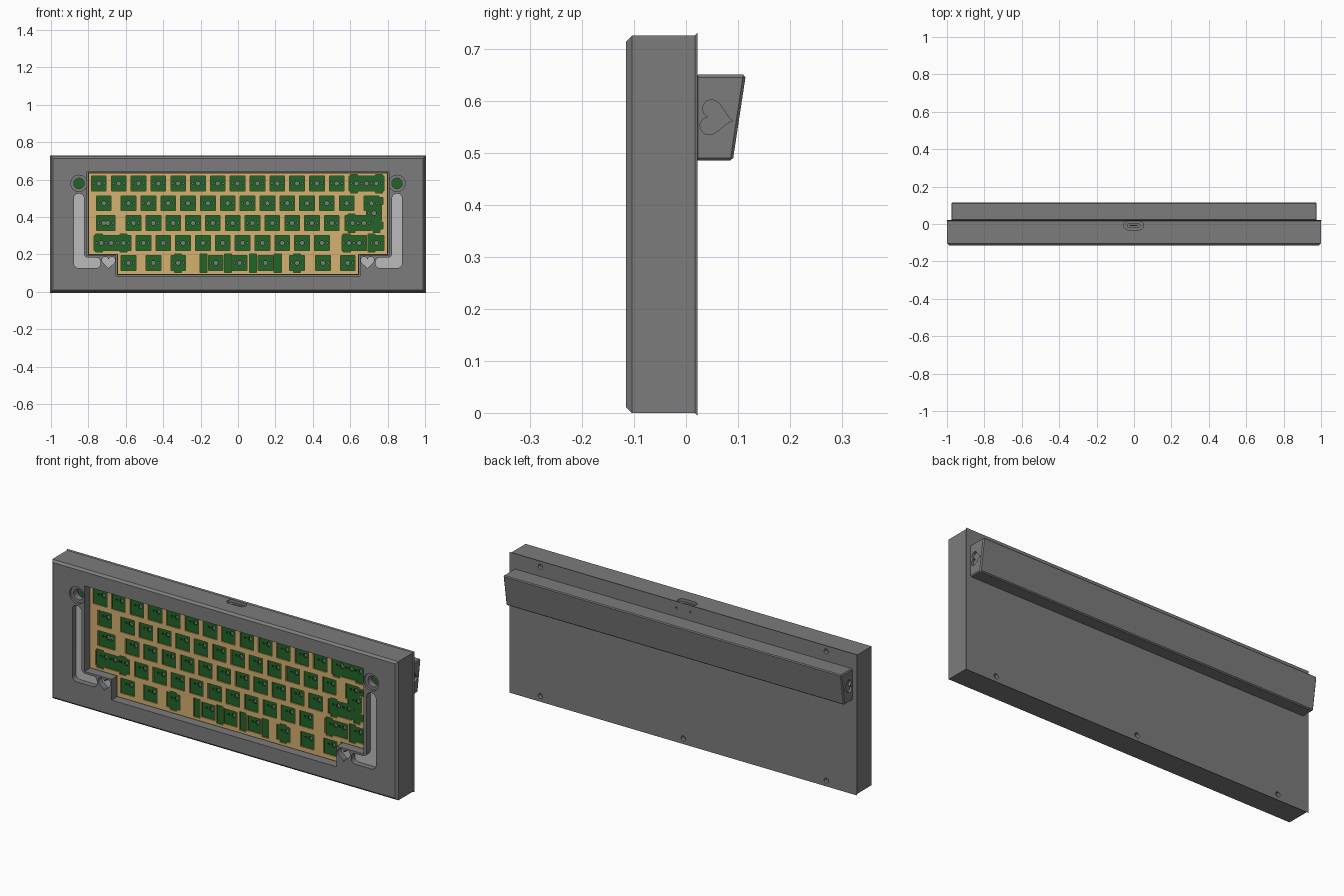
import bpy, bmesh, math
from mathutils import Vector

if "Cube" in bpy.data.objects:
    bpy.data.objects.remove(bpy.data.objects["Cube"])

U, X0 = 0.106, -0.797                      # key pitch and left end of the key field
ROWS = [0.58, 0.474, 0.368, 0.262, 0.155]  # row heights
FRONT, BACK, TOP = -0.115, 0.022, 0.725


def material(name, rgb):
    m = bpy.data.materials.new(name)
    m.diffuse_color = (*rgb, 1)
    m.use_nodes = True
    m.node_tree.nodes["Principled BSDF"].inputs["Base Color"].default_value = m.diffuse_color
    return m


GREY = material("dark_grey", (0.2, 0.2, 0.2))
LIGHT = material("light_grey", (0.5, 0.5, 0.5))
BRASS = material("brass", (0.66, 0.44, 0.16))
GREEN = material("board_green", (0.015, 0.13, 0.02))


# ---- outlines ----
def rect(a, b, w, h):
    return [(a - w/2, b - h/2), (a + w/2, b - h/2), (a + w/2, b + h/2), (a - w/2, b + h/2)]


def circle(a, b, r, n=32):
    return [(a + r*math.cos(2*math.pi*i/n), b + r*math.sin(2*math.pi*i/n)) for i in range(n)]


def slot(a, b, hw, hh, n=10):
    pts = []
    for side, start in ((1, -math.pi/2), (-1, math.pi/2)):
        for i in range(n + 1):
            t = start + math.pi*i/n
            pts.append((a + side*(hw - hh) + hh*math.cos(t), b + hh*math.sin(t)))
    return pts


def heart(a, b, width, turn=0, n=40):
    pts = []
    for i in range(n):
        t = 2*math.pi*i/n
        p = 16*math.sin(t)**3
        q = 13*math.cos(t) - 5*math.cos(2*t) - 2*math.cos(3*t) - math.cos(4*t) + 2.5
        c, s = math.cos(turn), math.sin(turn)
        pts.append((a + (p*c - q*s)*width/32, b + (p*s + q*c)*width/32))
    return pts


def mirrored(pts, side):
    return [(side*a, b) for a, b in pts]


# ---- solids ----
def add_prism(bm, pts, axis, t0, t1):
    place = {'x': lambda a, b, t: (t, a, b), 'y': lambda a, b, t: (a, t, b), 'z': lambda a, b, t: (a, b, t)}[axis]
    lo = [bm.verts.new(place(a, b, t0)) for a, b in pts]
    hi = [bm.verts.new(place(a, b, t1)) for a, b in pts]
    n = len(pts)
    bm.faces.new(lo)
    bm.faces.new(hi[::-1])
    return [bm.faces.new((lo[i], lo[(i+1) % n], hi[(i+1) % n], hi[i])) for i in range(n)]


def finish(bm, name, mat=None):
    bmesh.ops.recalc_face_normals(bm, faces=bm.faces)
    me = bpy.data.meshes.new(name)
    bm.to_mesh(me)
    bm.free()
    ob = bpy.data.objects.new(name, me)
    bpy.context.collection.objects.link(ob)
    if mat:
        me.materials.append(mat)
    return ob


def prism(name, pts, axis, t0, t1, mat=None, corner=0, edge=0):
    bm = bmesh.new()
    add_prism(bm, pts, axis, t0, t1)
    if corner:
        k = 'xyz'.index(axis)
        es = [e for e in bm.edges if abs(e.verts[0].co[k] - e.verts[1].co[k]) > 1e-5]
        bmesh.ops.bevel(bm, geom=es, offset=corner, segments=6, profile=0.5, affect='EDGES')
    if edge:
        bmesh.ops.bevel(bm, geom=bm.edges[:], offset=edge, segments=1, affect='EDGES')
    return finish(bm, name, mat)


def cut(ob, cutter, overlap=False):
    m = ob.modifiers.new("cut", 'BOOLEAN')
    m.operation, m.object, m.solver, m.use_self = 'DIFFERENCE', cutter, 'EXACT', overlap
    bpy.context.view_layer.objects.active = ob
    bpy.ops.object.modifier_apply(modifier=m.name)
    bpy.data.objects.remove(cutter)


def key_field(gap):
    half = [(0.645 + gap, 0.092 - gap), (0.645 + gap, 0.2 - gap), (0.8 + gap, 0.2 - gap), (0.8 + gap, 0.635 + gap)]
    return half + mirrored(half, -1)[::-1]


# ---- case: block with a deeper chamfer on the front rim ----
bm = bmesh.new()
add_prism(bm, rect(0, TOP/2, 2, TOP), 'y', FRONT, BACK)
rim = [e for e in bm.edges if all(v.co.y < -0.1 for v in e.verts)]
bmesh.ops.bevel(bm, geom=rim, offset=0.011, segments=1, affect='EDGES')
rim = [e for e in bm.edges if all(v.co.y > 0.02 for v in e.verts)]
bmesh.ops.bevel(bm, geom=rim, offset=0.005, segments=1, affect='EDGES')
case = finish(bm, "case", GREY)
cut(case, prism("c", key_field(0.006), 'y', -0.2, -0.02))

# ---- side decorations: L channel, heart, round hole, each with an inlay ----
ELL = [(0.877, 0.128), (0.735, 0.128), (0.735, 0.183), (0.824, 0.183), (0.824, 0.525), (0.877, 0.525)]
for side, tag in ((-1, "left"), (1, "right")):
    ell, hrt = mirrored(ELL, side), heart(side*0.692, 0.155, 0.072)
    cut(case, prism("c", ell, 'y', -0.2, -0.07, corner=0.023))
    cut(case, prism("c", hrt, 'y', -0.2, -0.07))
    cut(case, prism("c", circle(side*0.85, 0.58, 0.044), 'y', -0.2, FRONT + 0.012))
    cut(case, prism("c", circle(side*0.85, 0.58, 0.028), 'y', -0.2, -0.05))
    prism(tag + "_channel_inlay", ell, 'y', -0.085, -0.0695, LIGHT, corner=0.023)
    prism(tag + "_heart_inlay", hrt, 'y', -0.085, -0.0695, LIGHT)
    prism(tag + "_hole_disc", circle(side*0.85, 0.58, 0.028), 'y', -0.07, -0.0495, GREEN)

# ---- cable port on the top edge ----
cut(case, prism("c", slot(-0.002, -0.008, 0.053, 0.023), 'z', TOP - 0.015, 0.8))
cut(case, prism("c", slot(-0.002, -0.008, 0.034, 0.012), 'z', TOP - 0.06, 0.8))
prism("port_tongue", rect(-0.002, -0.008, 0.044, 0.006), 'z', TOP - 0.062, TOP - 0.02, GREY)

# ---- screw holes and reset holes in the back ----
for x, z, r in [(-0.826, 0.7, 0.013), (0.826, 0.7, 0.013), (-0.826, 0.025, 0.013), (0, 0.025, 0.013),
                (0.826, 0.025, 0.013), (-0.04, 0.695, 0.005), (0.04, 0.695, 0.005)]:
    cut(case, prism("c", circle(x, z, r, 20), 'y', BACK - 0.02, 0.1))

# ---- wedge foot bar with engraved hearts on the ends ----
foot = prism("foot_bar", [(BACK - 0.004, 0.485), (0.09, 0.485), (0.115, 0.65), (BACK - 0.004, 0.65)],
             'x', -0.977, 0.977, GREY, edge=0.005)
for side in (-1, 1):
    cut(foot, prism("c", heart(0.06, 0.566, 0.068, math.radians(81)), 'x', side*0.965, side*1.1))

# ---- key layout: switches and stabilisers as (x, z) ----
switches = []
for row, units in enumerate([
        [i + 0.5 for i in range(15)] + [14],
        [0.75] + [i + 2 for i in range(12)] + [14.25],
        [0.75, 0.95] + [i + 2.25 for i in range(11)] + [13.3, 13.875],
        [0.625, 1.125, 1.75] + [i + 2.75 for i in range(10)] + [13.125, 13.625, 14.5],
        [2, 3.25, 4.5, 6.4, 7.6, 8.9, 10.5, 11.8, 13.05]]):
    switches += [(X0 + u*U, ROWS[row]) for u in units]
switches.append((X0 + 14.375*U, 0.421))
stabs = []
for u, row, reach in [(14, 0, 0.066), (13.875, 2, 0.066), (1.125, 3, 0.066), (13.625, 3, 0.066),
                      (6.4, 4, 0.066), (8.9, 4, 0.066), (7.5, 4, 0.318)]:
    stabs += [rect(X0 + u*U + s*reach, ROWS[row] - 0.001, 0.038, 0.098) for s in (-1, 1)]
stabs += [rect(X0 + 14.375*U, 0.421 + s*0.066, 0.098, 0.038) for s in (-1, 1)]

# ---- brass switch plate ----
plate = prism("switch_plate", key_field(0), 'y', -0.077, -0.068, BRASS)
bm = bmesh.new()
for i, (x, z) in enumerate(switches):
    d = 0.0001*i
    add_prism(bm, rect(x, z, 0.079, 0.079 + d/20), 'y', -0.09 - d, -0.06 + d)
for i, pts in enumerate(stabs):
    add_prism(bm, pts, 'y', -0.1 - 0.0001*i, -0.05 + 0.0001*i)
cut(plate, finish(bm, "c"), True)

# ---- green circuit board with switch pin holes ----
board = prism("circuit_board", key_field(0.003), 'y', -0.048, -0.039, GREEN)
bm = bmesh.new()
for i, (x, z) in enumerate(switches):
    d = 0.0001*i
    for dx, dz, r, n in [(0, 0, 0.0115, 12), (-0.028, 0, 0.005, 8), (0.028, 0, 0.005, 8)]:
        add_prism(bm, circle(x + dx, z + dz, r, n), 'y', -0.06 - d, -0.03 + d)
cut(board, finish(bm, "c"), True)

# ---- smooth round walls, keep edges sharp ----
bpy.ops.object.select_all(action='DESELECT')
for ob in bpy.context.scene.objects:
    ob.select_set(True)
    bpy.context.view_layer.objects.active = ob
bpy.ops.object.shade_smooth_by_angle(angle=math.radians(28))
